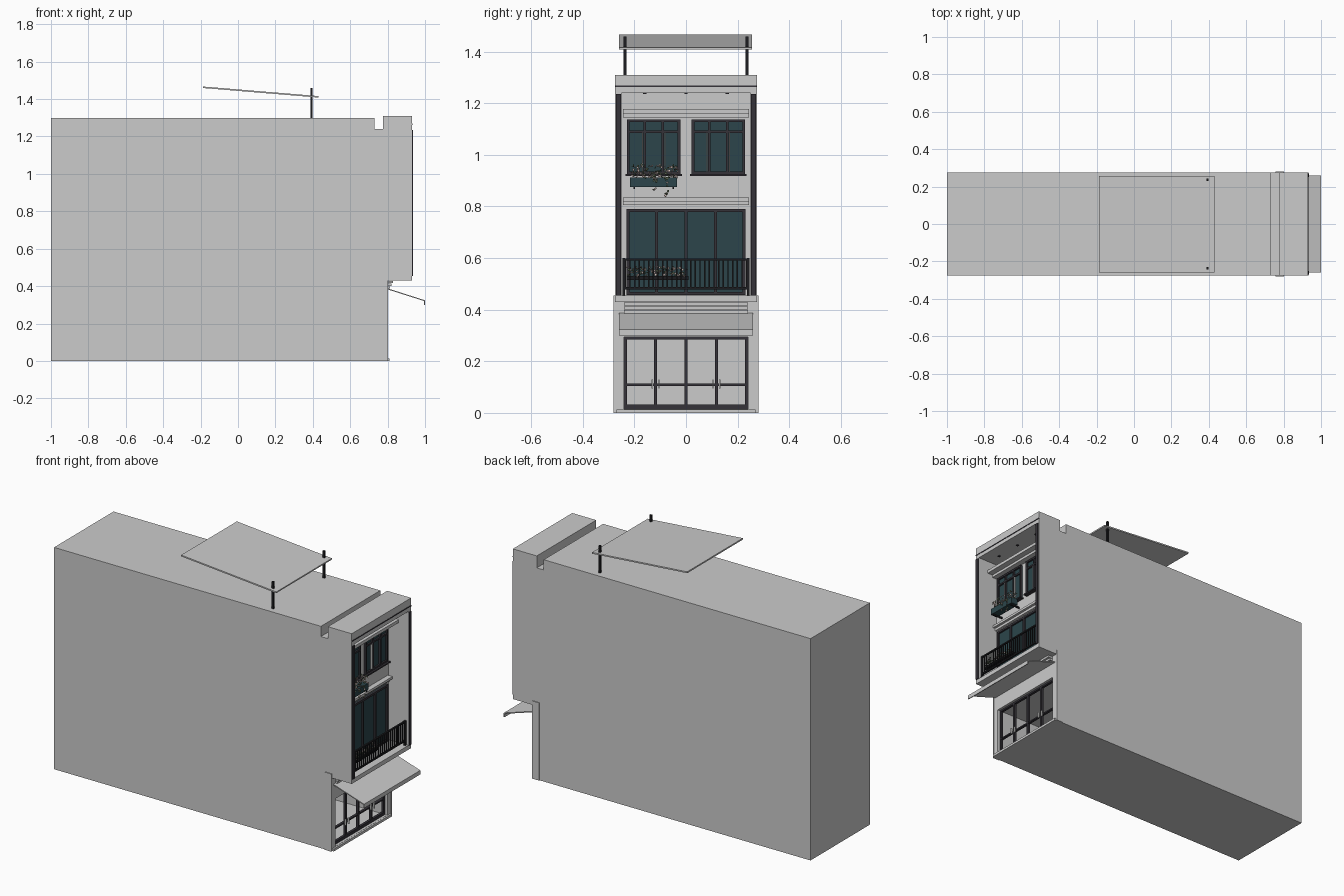
import bpy, bmesh, random
from math import atan2, hypot
from mathutils import Matrix, Vector

default = bpy.data.objects.get("Cube")
if default:
    bpy.data.objects.remove(default, do_unlink=True)
random.seed(4)


def material(name, r, g, b):
    mat = bpy.data.materials.new(name)
    mat.use_nodes = True
    mat.diffuse_color = (r, g, b, 1)
    mat.node_tree.nodes["Principled BSDF"].inputs["Base Color"].default_value = (r, g, b, 1)
    return mat


wall = material("wall grey", .6, .6, .6)
frame = material("dark frame", .035, .032, .04)
iron = material("black iron", .012, .012, .014)
glass = material("teal glass", .025, .06, .07)
trim = material("pale trim", .72, .72, .71)
petal = material("pale petal", .62, .5, .47)
leaf = material("leaf green", .13, .17, .1)


def finish(name, bm, *mats):
    bmesh.ops.recalc_face_normals(bm, faces=bm.faces)
    mesh = bpy.data.meshes.new(name)
    bm.to_mesh(mesh)
    bm.free()
    for mat in mats:
        mesh.materials.append(mat)
    obj = bpy.data.objects.new(name, mesh)
    bpy.context.collection.objects.link(obj)
    return obj


def add_box(bm, x, y, z):
    size = [b - a for a, b in (x, y, z)]
    mid = [(a + b) / 2 for a, b in (x, y, z)]
    bmesh.ops.create_cube(bm, size=1, matrix=Matrix.Translation(mid) @ Matrix.Diagonal((*size, 1)))


def boxes(name, mat, *ranges):
    bm = bmesh.new()
    for r in ranges:
        add_box(bm, *r)
    return finish(name, bm, mat)


def around(c, width):
    return (c - width / 2, c + width / 2)


def extrude_profile(name, points, half_width, mat):
    """Side outline in x and z, extruded across y."""
    bm = bmesh.new()
    face = bm.faces.new([bm.verts.new((x, -half_width, z)) for x, z in points])
    ext = bmesh.ops.extrude_face_region(bm, geom=[face])
    verts = [v for v in ext["geom"] if isinstance(v, bmesh.types.BMVert)]
    bmesh.ops.translate(bm, verts=verts, vec=(0, 2 * half_width, 0))
    return finish(name, bm, mat)


def carve(obj, x, y, z):
    cutter = boxes("cutter", wall, (x, y, z))
    cutter.hide_render = True
    mod = obj.modifiers.new("carve", "BOOLEAN")
    mod.operation, mod.solver, mod.object = "DIFFERENCE", "EXACT", cutter
    bpy.context.view_layer.objects.active = obj
    bpy.ops.object.modifier_apply(modifier=mod.name)
    bpy.data.objects.remove(cutter, do_unlink=True)


# Long body with roof slot and overhanging upper storeys
body = extrude_profile("house_body", [
    (-1, 0), (.8, 0), (.8, .43), (.93, .43), (.93, 1.31), (.775, 1.31),
    (.775, 1.24), (.73, 1.24), (.73, 1.3), (-1, 1.3)], .275, wall)
carve(body, (.8, 1), (-.25, .25), (.455, 1.24))
carve(body, (.3, .9), (-.24, .24), (.015, .295))

# Ground floor side piers and threshold
boxes("ground_piers", wall, *[((.757, .802), around(s * .277, .006), (0, .455)) for s in (-1, 1)])
boxes("threshold", wall, ((.79, .81), (-.27, .27), (0, .014)))

# Shopfront frame with handles
shop = [((.77, .785), around(y, .012), (.015, .295)) for y in (-.234, -.118, 0, .118, .234)]
shop += [((.77, .785), (-.24, .24), z) for z in ((.015, .032), (.105, .113), (.285, .295))]
boxes("shopfront_frame", frame, *shop)
boxes("door_handles", trim, *[((.785, .795), around(s * .118 + d, .005), (.095, .13))
                              for s in (-1, 1) for d in (-.013, .013)])

# Mouldings above the shopfront
boxes("shop_moulding", wall, *[((.79, .8 + d), (-.24, .24), around(z, .012))
                               for d, z in ((.012, .392), (.02, .407), (.03, .422))])

# Sloping awning with front lip
extrude_profile("awning", [(.8, .388), (1, .324), (1, .3), (.995, .3), (.995, .32), (.8, .382)], .26, wall)

# Facade trim: side strips and header line
boxes("side_strips", frame, *[((.925, .936), around(s * .261, .02), (.455, 1.235)) for s in (-1, 1)])
boxes("header_line", frame, ((.925, .932), (-.275, .275), (1.262, 1.268)))

# Ledges on the recessed wall
boxes("upper_ledge", wall, ((.79, .87), (-.245, .245), (1.16, 1.178)),
      ((.79, .835), (-.245, .245), (1.145, 1.16)))
boxes("middle_ledge", wall, ((.79, .83), (-.245, .245), (.82, .834)),
      ((.79, .815), (-.245, .245), (.805, .82)))
boxes("downlights", frame, *[((x, x + .012), around(y, .012), (1.235, 1.241))
                             for x in (.85,) for y in (-.16, 0, .16)])


def window(name, y0, y1, z0, z1, posts, rails, bar):
    """Glass pane in the recessed wall with a dark grid of bars."""
    boxes(name + "_glass", glass, ((.795, .804), (y0, y1), (z0, z1)))
    x = (.8, .814)
    grid = [(x, around(y, bar), (z0, z1)) for y in (y0 + bar / 2, y1 - bar / 2, *posts)]
    grid += [(x, (y0, y1), around(z, bar)) for z in (z0 + bar / 2, z1 - bar / 2, *rails)]
    boxes(name + "_frame", frame, *grid)


# Upper windows, sills and balcony door
for side, c in (("right", -.125), ("left", .125)):
    window(side + "_window", c - .103, c + .103, .925, 1.137, (c - .035, c + .035), (1.09,), .01)
    boxes(side + "_sill", frame, ((.8, .825), around(c, .218), (.918, .926)))
    boxes(side + "_window_trim", trim, *[((.804, .812), around(c + d, .004), (.935, 1.085))
                                         for d in (-.043, .043)])
window("balcony_door", -.23, .23, .456, .79, (-.114, 0, .114), (), .012)

# Balcony railing
rx = (.909, .919)
rail = [(rx, (-.245, .245), around(z, .008)) for z in (.595, .483)]
rail += [(rx, around(s * .241, .01), (.455, .6)) for s in (-1, 1)]
count = 26
rail += [((.911, .917), around(-.235 + .47 * i / count, .005), (.483, .595)) for i in range(count + 1)]
boxes("balcony_railing", iron, *rail)

# Flower box under the right window
boxes("flower_box", glass, ((.825, .87), (-.217, -.035), (.876, .913)))
boxes("flower_box_brackets", iron, *[((.8, .872), around(y, .006), (.868, .878)) for y in (-.2, -.05)])
boxes("rail_planter", iron, ((.875, .905), (-.23, .01), (.515, .53)))


def flowers(name, x, y, z, amount, trails=()):
    """Scattered small blossoms and leaves, with optional hanging stems."""
    bm = bmesh.new()
    spots = [[random.uniform(*r) for r in (x, y, z)] for _ in range(amount)]
    for ty, low in trails:
        spots += [(x[1], ty + random.uniform(-.006, .006), random.uniform(low, z[0])) for _ in range(9)]
    for p in spots:
        turn = Matrix.Rotation(random.uniform(0, 6), 4, Vector((random.random(), 1, random.random())))
        known = set(bm.faces)
        bmesh.ops.create_icosphere(bm, subdivisions=1, radius=random.uniform(.004, .007),
                                   matrix=Matrix.Translation(p) @ turn @ Matrix.Diagonal((1, 1, .4, 1)))
        kind = int(random.random() < .45)
        for f in set(bm.faces) - known:
            f.material_index = kind
    finish(name, bm, petal, leaf)


flowers("window_flowers", (.828, .872), (-.22, -.03), (.912, .962), 110, ((-.12, .85), (-.075, .84)))
flowers("balcony_flowers", (.875, .908), (-.23, .01), (.53, .566), 120)

# Tilted roof canopy on two posts
x0, z0, x1, z1 = -.187, 1.463, .43, 1.412
bm = bmesh.new()
length = hypot(x1 - x0, z1 - z0)
add_box(bm, around(0, length), (-.26, .256), around(0, .008))
tilt = Matrix.Rotation(atan2(z0 - z1, x1 - x0), 4, "Y")
bm.transform(Matrix.Translation(((x0 + x1) / 2, 0, (z0 + z1) / 2)) @ tilt)
finish("roof_canopy", bm, wall)
boxes("canopy_posts", iron, *[(around(.393, .012), around(s * .236, .012), (1.295, 1.458)) for s in (-1, 1)])
